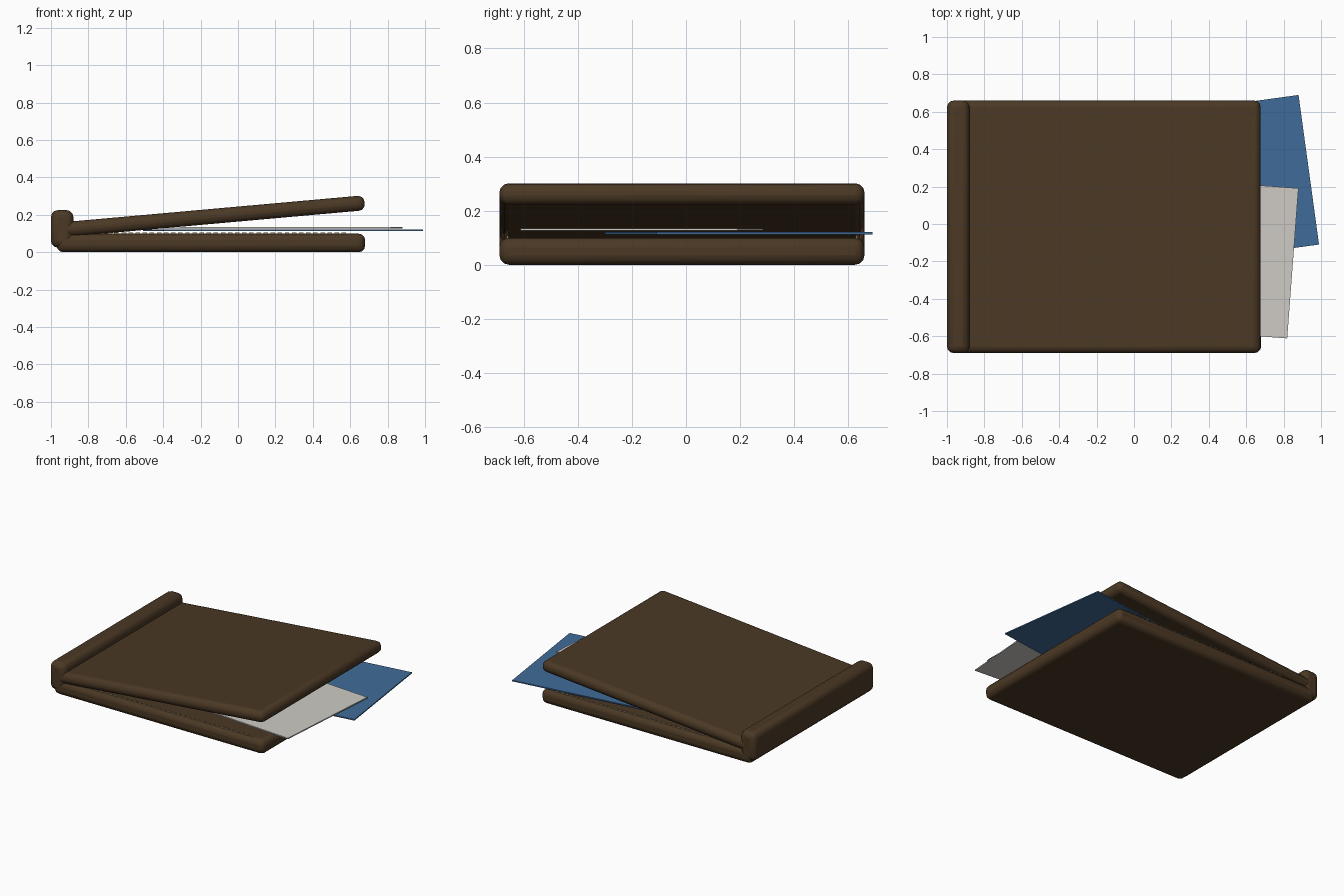
import bpy
import bmesh
from math import radians
from mathutils import Matrix, Vector

cube = bpy.data.objects.get("Cube")
if cube:
    bpy.data.objects.remove(cube, do_unlink=True)


def material(name, rgb):
    mat = bpy.data.materials.new(name)
    mat.use_nodes = True
    mat.diffuse_color = (*rgb, 1)
    mat.node_tree.nodes["Principled BSDF"].inputs["Base Color"].default_value = (*rgb, 1)
    return mat


leather = material("brown leather", (0.07, 0.04, 0.018))
blue = material("blue paper", (0.05, 0.15, 0.32))
white = material("off white paper", (0.62, 0.60, 0.56))
thread = material("tan thread", (0.40, 0.29, 0.16))

MID_Y = -0.015
WIDTH = 1.35


def add_object(name, bm, mat):
    mesh = bpy.data.meshes.new(name)
    bm.to_mesh(mesh)
    bm.free()
    mesh.materials.append(mat)
    obj = bpy.data.objects.new(name, mesh)
    bpy.context.collection.objects.link(obj)
    return obj


def add_box(bm, centre, size):
    bmesh.ops.create_cube(bm, size=1, matrix=Matrix.Translation(centre) @ Matrix.Diagonal((*size, 1)))


def box(name, centre, size, mat, round_by=0, tilt=0, turn=0):
    bm = bmesh.new()
    add_box(bm, (0, 0, 0), size)
    obj = add_object(name, bm, mat)
    obj.location = centre
    obj.rotation_euler = (0, radians(tilt), radians(turn))
    if round_by:
        bevel = obj.modifiers.new("rounded edges", 'BEVEL')
        bevel.width = round_by
        bevel.segments = 3
        bpy.ops.object.select_all(action='DESELECT')
        obj.select_set(True)
        bpy.context.view_layer.objects.active = obj
        bpy.ops.object.shade_smooth_by_angle(angle=radians(35))
    return obj


# Leather folder: two covers joined by a raised spine
box("bottom_cover", (-0.145, MID_Y, 0.05), (1.65, WIDTH, 0.1), leather, 0.036)
box("top_cover", (-0.135, MID_Y, 0.192), (1.63, WIDTH, 0.08), leather, 0.034, tilt=-5.1)
box("spine", (-0.94, MID_Y, 0.125), (0.12, WIDTH, 0.2), leather, 0.036)

# Loose sheets sticking out of the open side
box("blue_sheet", (0.241, 0.195, 0.117), (1.4, 0.807, 0.008), blue, turn=7.8)
box("white_sheet", (0.221, -0.163, 0.131), (1.26, 0.805, 0.008), white, turn=-4.3)

# Rows of stitches along both side edges inside the bottom cover
bm = bmesh.new()
for side in (-1, 1):
    for i in range(38):
        add_box(bm, Vector((-0.84 + i * 0.038, MID_Y + side * 0.645, 0.102)), (0.024, 0.008, 0.008))
add_object("edge_stitches", bm, thread)
